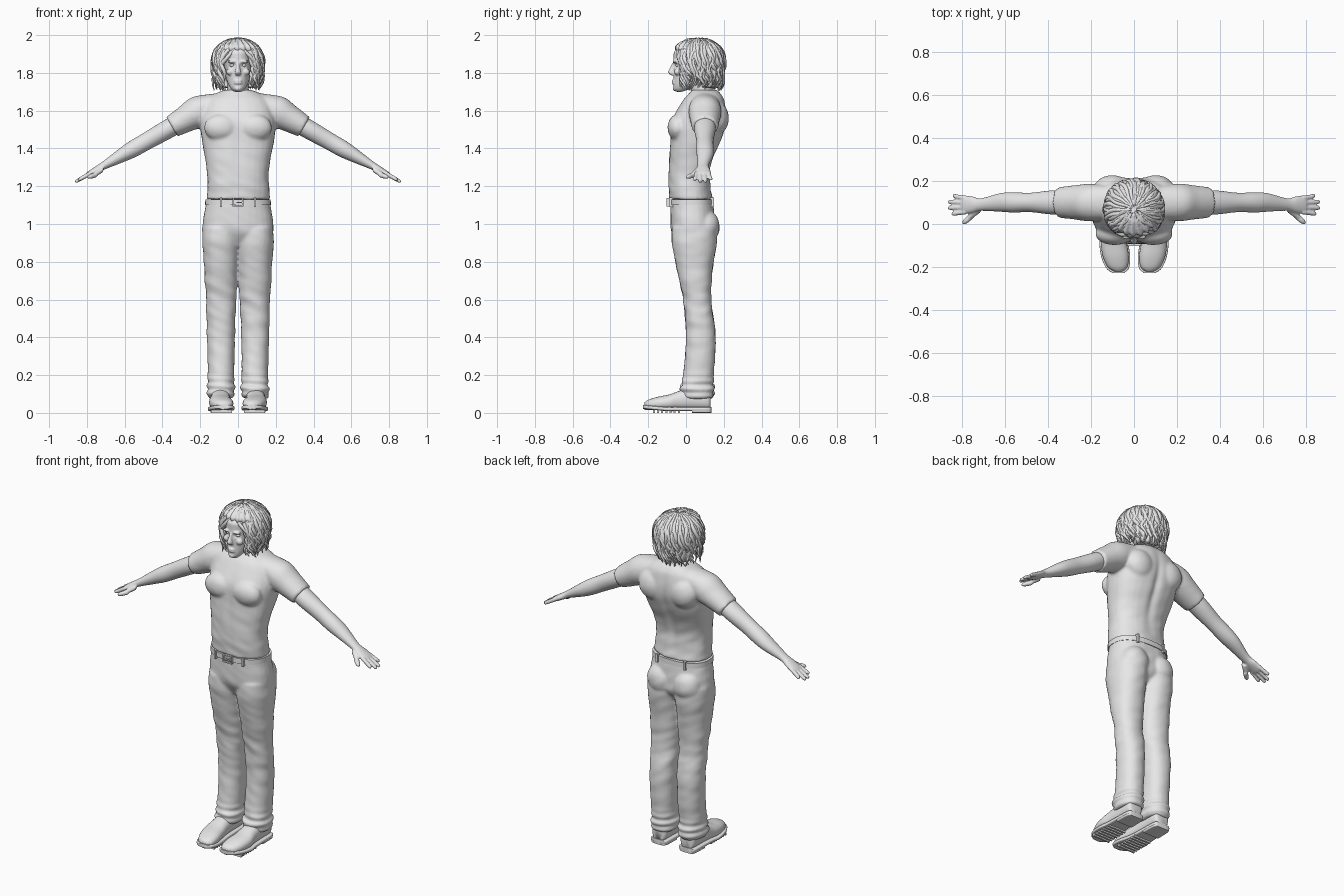
import bpy, bmesh, math, random
from mathutils import Vector, Matrix, noise

random.seed(4)
if "Cube" in bpy.data.objects:
    bpy.data.objects.remove(bpy.data.objects["Cube"])

grey = bpy.data.materials.new("plain_grey")
grey.use_nodes = True
grey.diffuse_color = (.8, .8, .8, 1)
grey.node_tree.nodes["Principled BSDF"].inputs["Base Color"].default_value = grey.diffuse_color

X, Y, Z = Vector((1, 0, 0)), Vector((0, 1, 0)), Vector((0, 0, 1))
ARM_SLOPE = .57
ARM_UP = Vector((ARM_SLOPE, 0, 1)).normalized()
SIDES = (1, -1)


def smooth_rings(rings, steps=4):
    """Catmull-Rom interpolation between control rings."""
    smooth = []
    last = len(rings) - 1
    for i in range(last):
        before, start, end, after = [Vector(rings[min(max(i + k, 0), last)]) for k in range(-1, 3)]
        for s in range(steps):
            t = s / steps
            bend = before * 2 - start * 5 + end * 4 - after
            twist = start * 3 - before - end * 3 + after
            smooth.append(start + ((end - before) * t + bend * t ** 2 + twist * t ** 3) / 2)
    return smooth + [Vector(rings[last])]


def tube(bm, rings, across=X, up=Y, side=1, squareness=2, sides=28):
    """Closed loft; ring = centre x, y, z, radius across, radius up."""
    loops = []
    for x, y, z, wide, tall in smooth_rings(rings):
        loop = []
        for k in range(sides):
            angle = k * math.tau / sides
            c, s = math.cos(angle), math.sin(angle)
            point = Vector((x, y, z))
            point += across * wide * math.copysign(abs(c) ** (2 / squareness), c)
            point += up * tall * math.copysign(abs(s) ** (2 / squareness), s)
            point.x *= side
            loop.append(bm.verts.new(point))
        loops.append(loop)
    for lower, upper in zip(loops, loops[1:]):
        for k in range(sides):
            n = (k + 1) % sides
            bm.faces.new((lower[k], lower[n], upper[n], upper[k]))
    bm.faces.new(loops[0][::-1])
    bm.faces.new(loops[-1])


def upright(bm, rows, x=0, **options):
    """Upright loft; row = height, front, back, half width."""
    rings = [(x, (front + back) / 2, z, half, (back - front) / 2) for z, front, back, half in rows]
    tube(bm, rings, **options)


def arm_tube(bm, rows, side, **options):
    """Loft down the slanting arm line; row = x, y, half depth, half thickness."""
    rings = [(x, y, 1.6 - ARM_SLOPE * (x - .2), deep, thick) for x, y, deep, thick in rows]
    tube(bm, rings, Y, ARM_UP, side, **options)


def placed(centre, size):
    return Matrix.Translation(centre) @ Matrix.Diagonal((*size, 1))


def blob(bm, centre, size):
    bmesh.ops.create_uvsphere(bm, u_segments=24, v_segments=14, radius=1, matrix=placed(centre, size))


def box(bm, centre, size):
    bmesh.ops.create_cube(bm, size=1, matrix=placed(centre, size))


def finish(name, bm, voxel=None, soften=5, warp=None, sharp=None):
    """Make the object, optionally fusing its shells into one skin and warping it."""
    bmesh.ops.recalc_face_normals(bm, faces=bm.faces)
    mesh = bpy.data.meshes.new(name)
    bm.to_mesh(mesh)
    bm.free()
    ob = bpy.data.objects.new(name, mesh)
    bpy.context.collection.objects.link(ob)
    if voxel:
        fuse = ob.modifiers.new("fuse", "REMESH")
        fuse.mode, fuse.voxel_size = "VOXEL", voxel
        relax = ob.modifiers.new("relax", "SMOOTH")
        relax.factor, relax.iterations = .5, soften
        evaluated = ob.evaluated_get(bpy.context.evaluated_depsgraph_get())
        mesh = bpy.data.meshes.new_from_object(evaluated)
        ob.modifiers.clear()
        ob.data = mesh
    if warp:
        moved = [v.co + warp(v.co, v.normal) for v in mesh.vertices]
        for vertex, co in zip(mesh.vertices, moved):
            vertex.co = co
    mesh.materials.clear()
    mesh.materials.append(grey)
    mesh.shade_smooth()
    if sharp:
        mesh.set_sharp_from_angle(angle=math.radians(sharp))


def bump(distance, width):
    return math.exp(-(distance / width) ** 2)


def wrinkle(co):
    return noise.noise(Vector((co.x * 10, co.y * 10, co.z * 20 + co.x * 8)))


# Shirt: torso, chest, shoulder blades and sleeves
bm = bmesh.new()
upright(bm, [(1.13, -.09, .14, .168), (1.25, -.093, .125, .162), (1.34, -.09, .14, .172),
             (1.45, -.083, .19, .193), (1.55, -.075, .217, .2), (1.65, -.02, .205, .17),
             (1.69, .015, .185, .12), (1.71, .03, .165, .07)], squareness=2.4)
for side in SIDES:
    blob(bm, (side * .09, -.045, 1.51), (.09, .053, .07))
    blob(bm, (side * .1, .165, 1.56), (.085, .062, .085))
    arm_tube(bm, [(.1, .1, .07, .04), (.2, .1, .087, .083), (.27, .1, .08, .073),
                  (.35, .1, .071, .059)], side)


def shirt_warp(co, normal):
    fold = wrinkle(co) * .004 * (bump(co.z - 1.2, .14) + .3)
    depth = .012 if co.y > .08 else .004
    return normal * (fold - depth * bump(co.x, .022) * bump(co.z - 1.45, .17))


finish("shirt", bm, voxel=.009, warp=shirt_warp)

# Trousers: hips, seat and legs, with bunched hems
bm = bmesh.new()
upright(bm, [(.88, -.03, .11, .1), (.94, -.07, .15, .18), (1, -.082, .155, .187),
             (1.12, -.083, .142, .168)], squareness=2.4)
for side in SIDES:
    upright(bm, [(.075, -.01, .14, .065), (.11, -.035, .15, .074), (.18, -.018, .146, .07),
                 (.4, 0, .158, .074), (.6, -.015, .133, .08), (.7, -.036, .137, .087),
                 (.8, -.056, .147, .092), (.9, -.075, .163, .1), (.98, -.075, .16, .097)],
            x=.09, side=side, squareness=2.2)
    blob(bm, (side * .085, .1, .985), (.085, .078, .09))


def trouser_warp(co, normal):
    hem = bump(co.z - .13, .05)
    bunch = math.sin(co.z * 150 + co.x * 9) * .005 * hem
    return normal * (bunch + wrinkle(co) * (.003 + .004 * hem + .003 * bump(co.z - .55, .12)))


finish("trousers", bm, voxel=.008, warp=trouser_warp)

# Belt with its buckle and loops
bm = bmesh.new()
upright(bm, [(1.1, -.09, .149, .174), (1.13, -.09, .148, .173)], squareness=2.4, sides=48)
finish("belt", bm, sharp=40)
bm = bmesh.new()
for side in SIDES:
    box(bm, (side * .026, -.097, 1.115), (.007, .012, .046))
    box(bm, (0, -.097, 1.115 + side * .02), (.058, .012, .007))
    for y in (-.08, .138):
        box(bm, (side * .09, y, 1.115), (.012, .02, .05))
box(bm, (.01, -.097, 1.115), (.034, .01, .005))
finish("buckle_and_loops", bm, sharp=30)

# Shoes: row = y, half width, height; the soles follow the same outline
shoe = [(-.22, .02, .05), (-.2, .045, .064), (-.15, .06, .08), (-.09, .06, .092), (-.04, .053, .11),
        (.03, .05, .13), (.115, .046, .12), (.13, .026, .1)]


def foot_line(y):
    return .093 + .17 * min(0, y + .1)


def toe_lift(y):
    return .1 * max(0, -.1 - y)


bm = bmesh.new()
for side in SIDES:
    tube(bm, [(foot_line(y), y, .01 + height / 2, half, height / 2 - .005) for y, half, height in shoe],
         X, Z, side, squareness=2.3)
finish("shoe_uppers", bm)
bm = bmesh.new()
for side in SIDES:
    tube(bm, [(foot_line(y), y * 1.03, .02 + toe_lift(y), half + .007, .011) for y, half, height in shoe],
         X, Z, side, squareness=5)
    tube(bm, [(foot_line(y), y * 1.03, .012, half + .005, .012) for y, half, height in shoe if y > 0],
         X, Z, side, squareness=6)
    for k in range(7):
        box(bm, (side * .088, k * .022 - .17, .008), (.112, .011, .016))
finish("shoe_soles", bm, sharp=45)

# Arms with palms, fingers and thumbs
bm = bmesh.new()
for side in SIDES:
    arm_tube(bm, [(.29, .1, .055, .05), (.38, .1, .056, .05), (.48, .1, .045, .046),
                  (.56, .1, .047, .044), (.62, .1, .043, .036), (.71, .09, .029, .021),
                  (.75, .09, .038, .018), (.79, .09, .043, .014), (.8, .09, .037, .01)], side)
    for k, reach in enumerate((.845, .862, .862, .84)):
        knuckle, tip = .055 + k * .022, .047 + k * .028
        arm_tube(bm, [(.78, knuckle, .011, .012), (.82, (knuckle + tip) / 2, .011, .011),
                      (reach - .006, tip, .01, .009), (reach, tip, .005, .005)], side, sides=12)
    for near, far, thick in ((.72, .76, .018), (.75, .78, .013)):
        thumb = [(near, .07 - (near - .72), 1.29 - (near - .72), thick, thick),
                 (far, .035 - (far - .76), 1.262 - (far - .76) / 2, .013, .013),
                 (.795, .002, 1.248, .006, .006)]
        tube(bm, thumb, Vector((.6, .8, 0)), Z, side, sides=14)
finish("arms", bm, voxel=.0045, soften=3)

# Head with brow, nose, lips, chin, cheeks and neck
bm = bmesh.new()
upright(bm, [(1.7, -.05, -.02, .02), (1.715, -.064, .02, .036), (1.74, -.067, .08, .052),
             (1.78, -.066, .14, .064), (1.88, -.066, .175, .076), (1.92, -.056, .17, .074),
             (1.97, .02, .1, .03)], squareness=2.2)
upright(bm, [(1.64, .035, .165, .075), (1.69, .03, .15, .06), (1.79, .01, .13, .052)])
upright(bm, [(1.856, -.07, -.054, .008), (1.825, -.086, -.06, .01), (1.803, -.095, -.06, .016),
             (1.787, -.08, -.06, .014)])
for z in (1.758, 1.746):
    blob(bm, (0, -.066, z), (.022, .01, .006))
blob(bm, (0, -.058, 1.718), (.02, .013, .014))
for side in SIDES:
    blob(bm, (side * .03, -.059, 1.86), (.026, .013, .008))
    blob(bm, (side * .042, -.045, 1.805), (.02, .018, .018))


def face_warp(co, normal):
    socket = bump(abs(co.x) - .03, .014) * bump(co.z - 1.84, .01)
    return Y * socket * (.012 if co.y < 0 else 0)


finish("head", bm, voxel=.0045, soften=3, warp=face_warp)
bm = bmesh.new()
for side in SIDES:
    blob(bm, (side * .03, -.041, 1.84), (.014, .014, .01))
finish("eyes", bm)


# Hair: solid mass under loose curly locks
def hair_warp(co, normal):
    return normal * .006 * math.sin(math.atan2(co.x, co.y - .07) * 22 + math.sin(co.z * 50))


bm = bmesh.new()
upright(bm, [(1.725, .07, .175, .085), (1.78, .05, .19, .115), (1.85, .01, .195, .122),
             (1.9, -.035, .195, .12), (1.94, -.055, .18, .105), (1.98, .01, .115, .04)])
finish("hair_mass", bm, voxel=.008, warp=hair_warp)

curve = bpy.data.curves.new("lock_paths", "CURVE")
curve.dimensions, curve.bevel_depth, curve.bevel_resolution = "3D", .0115, 1
LOCKS, POINTS, SWEEP = 150, 16, 2.4
for i in range(LOCKS):
    around = (i + random.random()) / LOCKS * math.tau - math.pi
    parting = max(abs(around), random.uniform(.68, 1))
    phase, curl = random.uniform(0, math.tau), random.uniform(9, 16)
    crown, end = random.uniform(.08, .75), random.uniform(1.705, 1.775)
    spread = random.uniform(.93, 1.04)
    path = curve.splines.new("POLY")
    path.points.add(POINTS - 1)
    for k, point in enumerate(path.points):
        t = k / (POINTS - 1)
        ease = math.sin(min(t, .5) * math.pi) ** 2
        wave = .03 + .11 * t
        azimuth = math.copysign(abs(around) + (parting - abs(around)) * ease, around)
        azimuth += math.sin(curl * t + phase) * wave
        polar = crown + t * SWEEP
        fall = max(0, polar - math.pi / 2) / (crown + SWEEP - math.pi / 2)
        polar = min(polar, math.pi / 2)
        radius = math.sin(polar) * (1 - .1 * fall ** 2) * spread + math.cos(curl * t + phase) * wave * t / 2
        z = 1.86 + .122 * math.cos(polar) * min(spread, 1) - (1.86 - end) * fall
        point.co = (.13 * radius * math.sin(azimuth), .07 - .13 * radius * math.cos(azimuth), z, 1)
        point.radius = .55 + .5 * math.sin(math.pi * t) - .35 * t ** 4
paths = bpy.data.objects.new("lock_paths", curve)
bpy.context.collection.objects.link(paths)
locks = bpy.data.meshes.new_from_object(paths.evaluated_get(bpy.context.evaluated_depsgraph_get()))
bpy.data.objects.remove(paths)
bm = bmesh.new()
bm.from_mesh(locks)
finish("hair_locks", bm)
